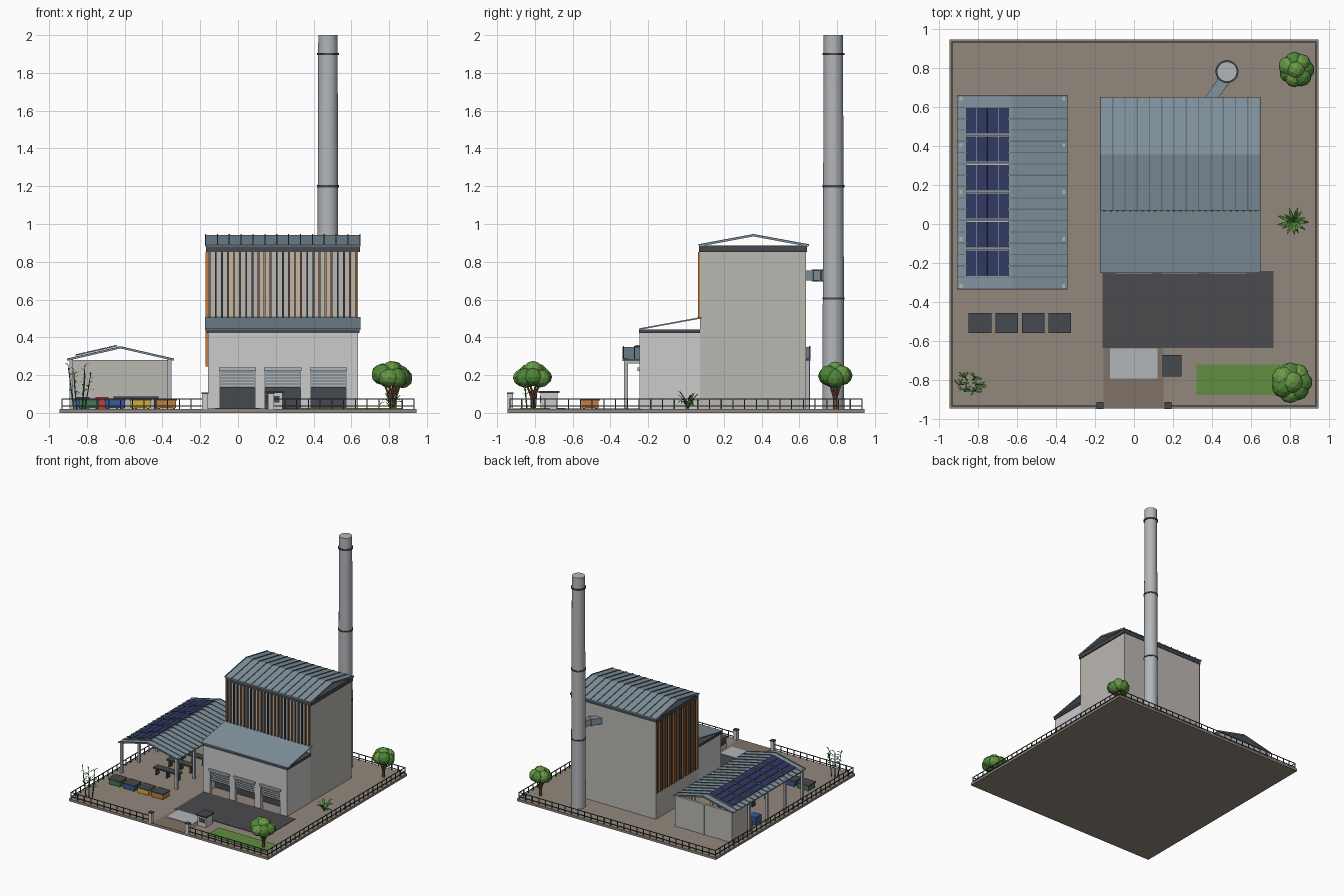
import bpy, bmesh, math, random
from mathutils import Vector, Matrix

if "Cube" in bpy.data.objects:
    bpy.data.objects.remove(bpy.data.objects["Cube"])
random.seed(4)

def mat(name, r, g, b):
    m = bpy.data.materials.new(name)
    m.diffuse_color = (r, g, b, 1)
    m.use_nodes = True
    m.node_tree.nodes["Principled BSDF"].inputs["Base Color"].default_value = m.diffuse_color
    return m

WALL = mat("wall", .50, .48, .45)
PALE = mat("pale_wall", .58, .57, .56)
ROOF = mat("blue_metal", .22, .29, .34)
SEAM = mat("seam", .13, .17, .20)
DARK = mat("dark", .06, .065, .075)
ASPH = mat("asphalt", .07, .07, .075)
EARTH = mat("earth", .29, .25, .20)
DRIVE = mat("drive", .21, .17, .14)
ORANGE = mat("orange", .55, .20, .05)
BROWN = mat("brown", .20, .10, .05)
BLUE = mat("blue", .04, .10, .32)
YELLOW = mat("yellow", .65, .42, .04)
RED = mat("red", .5, .05, .04)
GREEN = mat("green", .05, .20, .08)
PANEL = mat("solar", .03, .04, .12)
STEEL = mat("steel", .45, .47, .49)
GRASS = mat("grass", .12, .27, .05)
LEAF = mat("leaf", .08, .24, .04)
LEAF2 = mat("leaf_light", .14, .32, .06)

def finish(bm, name, m):
    bmesh.ops.recalc_face_normals(bm, faces=bm.faces)
    me = bpy.data.meshes.new(name)
    bm.to_mesh(me)
    bm.free()
    ob = bpy.data.objects.new(name, me)
    bpy.context.collection.objects.link(ob)
    if m:
        me.materials.append(m)
    return ob

def boxes(name, m, *dims):
    """Each box is x0, x1, y0, y1, z0, z1."""
    bm = bmesh.new()
    for x0, x1, y0, y1, z0, z1 in dims:
        M = Matrix.Translation(((x0+x1)/2, (y0+y1)/2, (z0+z1)/2)) @ Matrix.Diagonal((x1-x0, y1-y0, z1-z0, 1))
        bmesh.ops.create_cube(bm, size=1, matrix=M)
    return finish(bm, name, m)

def sheets(name, m, profile, axis, spans, t):
    """Thin folded sheet: profile of (u, z) swept along an axis over each span."""
    bm = bmesh.new()
    loop = profile + [(u, z - t) for u, z in reversed(profile)]
    n = len(loop)
    for a, b in spans:
        rings = [[bm.verts.new((s, u, z) if axis == 'x' else (u, s, z)) for u, z in loop] for s in (a, b)]
        for i in range(n):
            j = (i + 1) % n
            bm.faces.new((rings[0][i], rings[0][j], rings[1][j], rings[1][i]))
        for r in rings:
            for k in range(len(profile) - 1):
                bm.faces.new((r[k], r[k+1], r[n-2-k], r[n-1-k]))
    return finish(bm, name, m)

def rods(name, m, items, sides=8):
    """Each rod is start, end, start radius, end radius."""
    bm = bmesh.new()
    for p, q, r1, r2 in items:
        p, q = Vector(p), Vector(q)
        M = Matrix.Translation((p+q)/2) @ (q-p).to_track_quat('Z', 'Y').to_matrix().to_4x4()
        bmesh.ops.create_cone(bm, cap_ends=True, segments=sides, radius1=r1, radius2=r2, depth=(q-p).length, matrix=M)
    return finish(bm, name, m)

def leaf(bm, base, ang, length, rise, droop, w):
    d, s = Vector((math.cos(ang), math.sin(ang), 0)), Vector((-math.sin(ang), math.cos(ang), 0))
    rows = []
    for t, k in ((0, .3), (.35, 1), (.7, .8), (1, .05)):
        c = Vector(base) + d*length*t + Vector((0, 0, rise*t - droop*t*t))
        rows.append([bm.verts.new(c + s*w*k), bm.verts.new(c - s*w*k)])
    for a, b in zip(rows, rows[1:]):
        bm.faces.new((a[0], a[1], b[1], b[0]))

# Yard
G = .02
boxes("ground_slab", EARTH, (-.945, .945, -.945, .945, 0, G))
boxes("asphalt_apron", ASPH, (-.16, .715, -.635, -.24, G, G+.004))
boxes("driveway", DRIVE, (-.155, .152, -.945, -.635, G, G+.002))
boxes("weighbridge", STEEL, (-.123, .12, -.79, -.637, G, G+.006))
boxes("lawn", GRASS, (.32, .87, -.875, -.72, G, G+.005))

# Perimeter fence with gate gap
E, fence = .932, []
for i in range(31):
    p = -E + 2*E*i/30
    fence += [(p-.003, p+.003, E-.003, E+.003, G, .075)]
    fence += [(s*E-.003, s*E+.003, p-.003, p+.003, G, .075) for s in (-1, 1)]
    if abs(p) > .18:
        fence += [(p-.003, p+.003, -E-.003, -E+.003, G, .075)]
for z in (.035, .07):
    fence += [(-E, E, E-.003, E+.003, z, z+.005)]
    fence += [(s*E-.003, s*E+.003, -E, E, z, z+.005) for s in (-1, 1)]
    fence += [(a, b, -E-.003, -E+.003, z, z+.005) for a, b in ((-E, -.18), (.18, E))]
boxes("fence", DARK, *fence)
boxes("gate_posts", PALE, *[(s*.175-.015, s*.175+.015, -.945, -.915, G, .1) for s in (-1, 1)])
boxes("gate_post_caps", DARK, *[(s*.175-.018, s*.175+.018, -.947, -.912, .1, .108) for s in (-1, 1)])

# Gatehouse
boxes("gatehouse", PALE, (.155, .235, -.77, -.68, G, .105))
boxes("gatehouse_roof", DARK, (.145, .243, -.78, -.67, .105, .115))
boxes("gatehouse_window", DARK, (.151, .156, -.755, -.695, .055, .09), (.17, .22, -.773, -.768, .055, .09))

# Main hall
boxes("main_hall", WALL, (-.16, .635, .075, .635, G, .855))
boxes("hall_fascia", DARK, (-.17, .645, .07, .64, .852, .885))
sheets("hall_roof", ROOF, [(.068, .888), (.357, .942), (.648, .888)], 'x', [(-.175, .648)], .008)
sheets("hall_roof_seams", SEAM, [(.066, .893), (.357, .947), (.65, .893)], 'x',
       [(x-.003, x+.003) for x in [-.172 + .817*i/13 for i in range(14)]], .006)

# Cladding fins on front and left side
groups = {"orange": (ORANGE, []), "brown": (BROWN, []), "dark": (DARK, [])}
for i in range(25):
    x = -.15 + .775*i/24
    groups[("brown", "dark", "orange", "dark", "brown")[i*3 % 5]][1].append((x-.005, x+.005, .063, .078, .505, .852))
for i in range(18):
    y = .085 + .54*i/17
    groups[("orange", "brown", "orange", "dark")[i % 4]][1].append((-.172, -.158, y-.006, y+.006, .245, .852))
for n, (m, d) in groups.items():
    boxes("cladding_fins_" + n, m, *d)

# Front annex with three open bays
Y0, Y1 = -.245, -.215
doors = [(-.095, .09), (.143, .33), (.387, .572)]
edges = [-.16] + [v for d in doors for v in d] + [.635]
boxes("annex_walls", PALE, (-.16, .635, Y0, Y1, .235, .425), (-.16, -.135, Y1, .075, G, .425),
      (.61, .635, Y1, .075, G, .425), *[(edges[i], edges[i+1], Y0, Y1, G, .235) for i in (0, 2, 4, 6)])
boxes("annex_interior", DARK, (-.135, .61, -.12, -.11, G, .42))
boxes("annex_fascia", DARK, (-.168, .643, -.25, .075, .422, .442))
sheets("annex_roof", ROOF, [(-.25, .447), (.082, .508)], 'x', [(-.175, .648)], .008)
boxes("shutters", STEEL, *[(a, b, Y0+.008, Y0+.018, .135, .235) for a, b in doors])
boxes("shutter_slats", SEAM, *[(a, b, Y0+.004, Y0+.01, z, z+.005) for a, b in doors
                              for z in [.135 + .016*k for k in range(6)]])
boxes("shutter_housings", STEEL, *[(a-.006, b+.006, Y0-.012, Y0+.005, .222, .24) for a, b in doors])

# Chimney and flue duct
CX, CY = .476, .78
ob = rods("chimney", STEEL, [((CX, CY, G), (CX, CY, 2), .058, .051)], 32)
ring = rods("chimney_bands", DARK, [((CX, CY, z-.006), (CX, CY, z+.006), .0585, .0585) for z in (.605, 1.2, 1.9)], 32)
for o in (ob, ring):
    bpy.context.view_layer.objects.active = o
    o.select_set(True)
bpy.ops.object.shade_smooth_by_angle()
duct = boxes("flue_duct", ROOF, (-.028, .028, -.1, .1, -.027, .027), (-.034, .034, -.02, -.01, -.031, .031),
             (-.034, .034, .03, .04, -.031, .031))
duct.location = (.435, .7, .727)
duct.rotation_euler.z = -math.radians(35)

# Sorting shed: roof, posts, rear wall
RX, EL, ER, RZ, EZ = -.622, -.905, -.34, .348, .283
sheets("shed_roof", ROOF, [(EL, EZ), (RX, RZ), (ER, EZ)], 'y', [(-.335, .66)], .007)
sheets("shed_roof_seams", SEAM, [(EL, EZ+.005), (RX, RZ+.005), (ER, EZ+.005)], 'y',
       [(y-.003, y+.003) for y in [-.33 + .985*i/17 for i in range(18)]], .006)
rows = [.643 - .24*i for i in range(5)]
boxes("shed_posts", STEEL, *[(x-.01, x+.01, y-.01, y+.01, G, .289) for x in (-.883, -.362) for y in rows],
      (RX-.011, RX+.011, .633, .657, G, .28))
boxes("shed_beams", STEEL, *[(x-.007, x+.007, -.325, .65, .262, .277) for x in (-.883, -.362)])
boxes("shed_rear_wall", WALL, (-.89, -.355, .63, .65, G, .28), (-.892, -.88, .44, .65, G, .275),
      (-.365, -.353, .44, .65, G, .275))

# Solar panels on the left slope
tilt = math.atan2(RZ-EZ, RX-EL)
frames = boxes("solar_frames", STEEL, *[(-.113, .113, y-.069, y+.069, .008, .012) for y in [.53-.146*i for i in range(6)]])
cells = boxes("solar_cells", PANEL, *[(x-.0265, x+.0265, y-.065, y+.065, .011, .016)
              for y in [.53-.146*i for i in range(6)] for x in (-.084, -.028, .028, .084)])
for o in (frames, cells):
    o.location = (-.747, 0, EZ + (-.747-EL)*math.tan(tilt))
    o.rotation_euler.y = -tilt

# Sorting tables and crates
for i, y in enumerate((-.18, .0, .17)):
    boxes(f"sorting_table_{i}", DARK, (-.66, -.42, y-.03, y+.03, .075, .088),
          *[(x-.006, x+.006, y-.02, y+.02, G, .075) for x in (-.64, -.54, -.44)])
for i, (x, y, m) in enumerate([(-.82, .36, RED), (-.72, .36, YELLOW), (-.82, .24, BLUE), (-.72, .24, RED)]):
    boxes(f"crate_{i}", m, (x-.035, x+.035, y-.04, y+.04, G, .085))

# Recycling bins
for i, m in enumerate((GREEN, BLUE, YELLOW, ORANGE)):
    x = -.788 + .136*i
    boxes(f"bin_{i}", m, (x-.053, x+.053, -.552, -.463, G+.006, .066))
    boxes(f"bin_lid_{i}", DARK, (x-.058, x+.058, -.558, -.456, .066, .074),
          *[(x+s*.04-.006, x+s*.04+.006, y-.006, y+.006, G, G+.008) for s in (-1, 1) for y in (-.54, -.475)])

# Trees: branching trunk with lumpy crown
def tree(name, x, y, r, z0, z1):
    zc = (z0+z1)/2
    rods(name + "_trunk", BROWN, [((x, y, G), (x, y, z0), .012, .009)] +
         [((x, y, .06), (x+r*.5*math.cos(a), y+r*.5*math.sin(a), zc), .007, .004) for a in (.4, 1.9, 3.5, 5.1)], 6)
    for tone, m in enumerate((LEAF, LEAF2)):
        bm = bmesh.new()
        for k in range(tone, 8, 2):
            a = k*math.pi*2/7
            d = 0 if k == 7 else r*.46
            s = r*random.uniform(.48, .56)
            h = (z1-z0)*random.uniform(.3, .38)
            z = z1-h if k == 7 else zc + random.uniform(-.3, .2)*(z1-z0)*.5
            bmesh.ops.create_icosphere(bm, subdivisions=2, radius=1, matrix=Matrix.Translation(
                (x+d*math.cos(a), y+d*math.sin(a), z)) @ Matrix.Diagonal((s, s, h, 1)))
        finish(bm, f"{name}_crown_{tone}", m)

tree("front_tree", .81, -.81, .108, .12, .275)
tree("rear_tree", .83, .79, .094, .13, .272)

# Fern and tall reed plant
bm = bmesh.new()
for k in range(13):
    leaf(bm, (.815, .01, G), k*2.4, random.uniform(.06, .085), random.uniform(.12, .25), .12, .009)
finish(bm, "fern", LEAF)
stems, bm = [], bmesh.new()
for k in range(6):
    a = k*1.05
    p = Vector((-.84+.03*math.cos(a), -.82+.025*math.sin(a), G))
    q = p + Vector((.03*math.cos(a), .02*math.sin(a), random.uniform(.17, .235)))
    stems.append((p, q, .004, .002))
    for j in range(6):
        leaf(bm, p.lerp(q, .4+.12*j), random.uniform(0, 6.28), .035, .03, .02, .005)
rods("reed_stems", GREEN, stems, 5)
finish(bm, "reed_leaves", LEAF)
